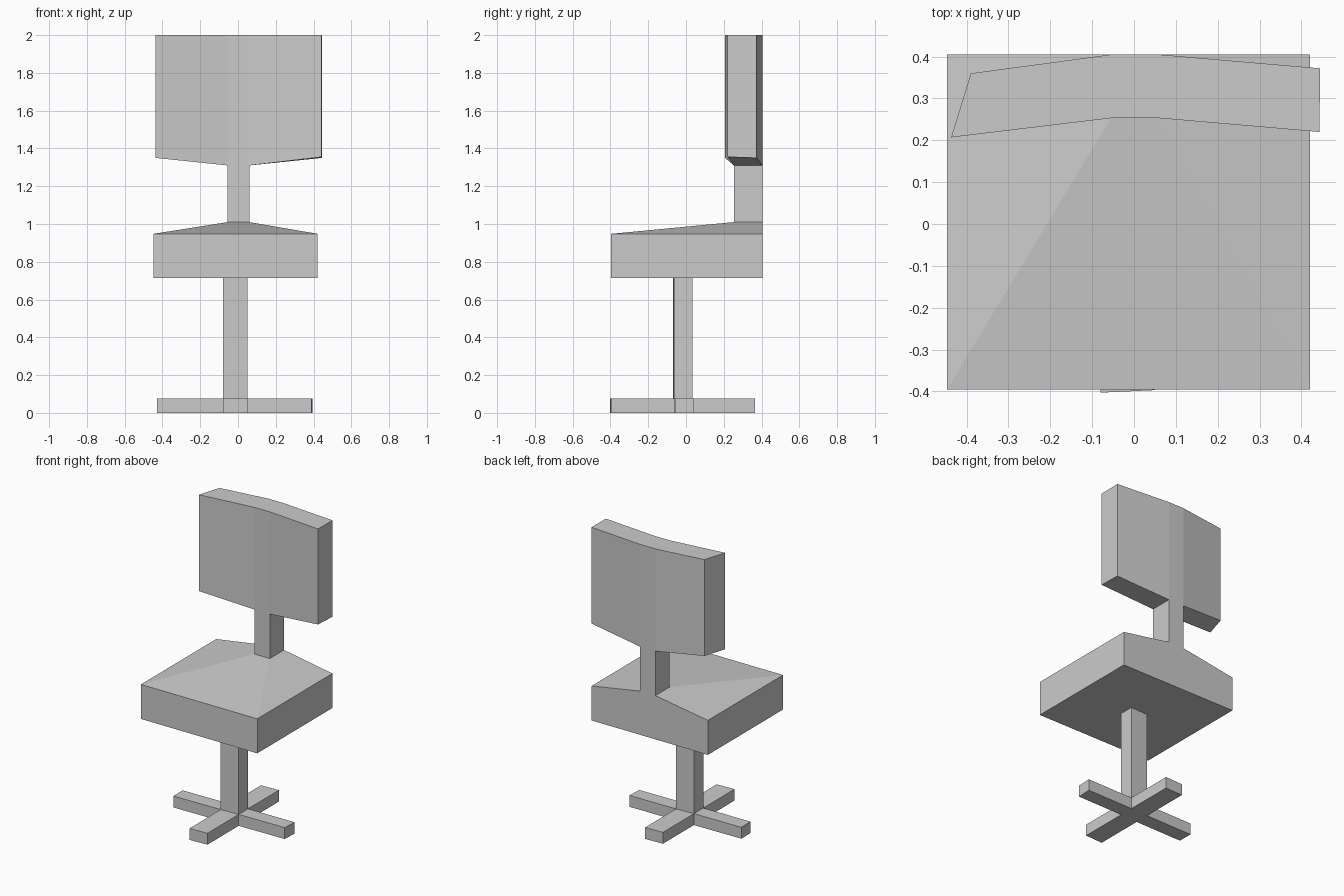
import bpy, bmesh
from mathutils import Vector

if "Cube" in bpy.data.objects:
    bpy.data.objects.remove(bpy.data.objects["Cube"])


def start(quad, z0, z1):
    """Four-sided block from a counter-clockwise footprint."""
    bm = bmesh.new()
    low = [bm.verts.new((x, y, z0)) for x, y in quad]
    high = [bm.verts.new((x, y, z1)) for x, y in quad]
    bm.faces.new(low[::-1])
    bm.faces.new(high)
    for i in range(4):
        j = (i + 1) % 4
        bm.faces.new((low[i], low[j], high[j], high[i]))
    return bm


def pull(bm, near, corners):
    """Extrude the face closest to a point; each vertex goes to its placed corner."""
    near = Vector(near)
    face = min(bm.faces, key=lambda f: (f.calc_center_median() - near).length)
    new = bmesh.ops.extrude_discrete_faces(bm, faces=[face])["faces"][0]
    for v in new.verts:
        v.co = corners(v.co)


def finish(bm, name):
    bmesh.ops.recalc_face_normals(bm, faces=bm.faces)
    mesh = bpy.data.meshes.new(name)
    bm.to_mesh(mesh)
    bm.free()
    bpy.context.collection.objects.link(bpy.data.objects.new(name, mesh))


# Star base: hub with four legs, then the column up to the seat
bm = start([(-.08, -.07), (.05, -.064), (.05, .035), (-.08, .03)], 0, .077)
legs = [((.05, -.015, .04), (.34, .005)), ((-.08, -.02, .04), (-.35, -.005)),
        ((-.015, .033, .04), (0, .33)), ((-.015, -.067, .04), (0, -.333))]
for near, (dx, dy) in legs:
    pull(bm, near, lambda c: Vector((c.x + dx + (.005 if dx > 0 and c.y > 0 else 0), c.y + dy, c.z)))
pull(bm, (-.015, -.017, .077), lambda c: Vector((c.x, c.y, .717)))
finish(bm, "base_and_column")

# Seat cushion whose top slopes up to the back post
bm = start([(-.447, -.396), (.421, -.396), (.421, .405), (-.447, .405)], .715, .948)
pull(bm, (0, 0, .948), lambda c: Vector((-.055 if c.x < 0 else .06, .253 if c.y < 0 else .405, 1.01)))

# Back post and the centre strip of the backrest
for z0, z1 in ((1.01, 1.31), (1.31, 2)):
    pull(bm, (0, .33, z0), lambda c: Vector((c.x, c.y, z1)))


# Angled backrest wings
def left_wing(c):
    x, y = (-.437, .207) if c.y < .3 else (-.39, .36)
    return Vector((x, y, 2 if c.z > 1.5 else 1.35))


def right_wing(c):
    x, y, z = (.443, .22, 1.355) if c.y < .3 else (.445, .372, 1.35)
    return Vector((x, y, 2 if c.z > 1.5 else z))


pull(bm, (-.055, .33, 1.655), left_wing)
pull(bm, (.06, .33, 1.655), right_wing)
finish(bm, "seat_and_backrest")
